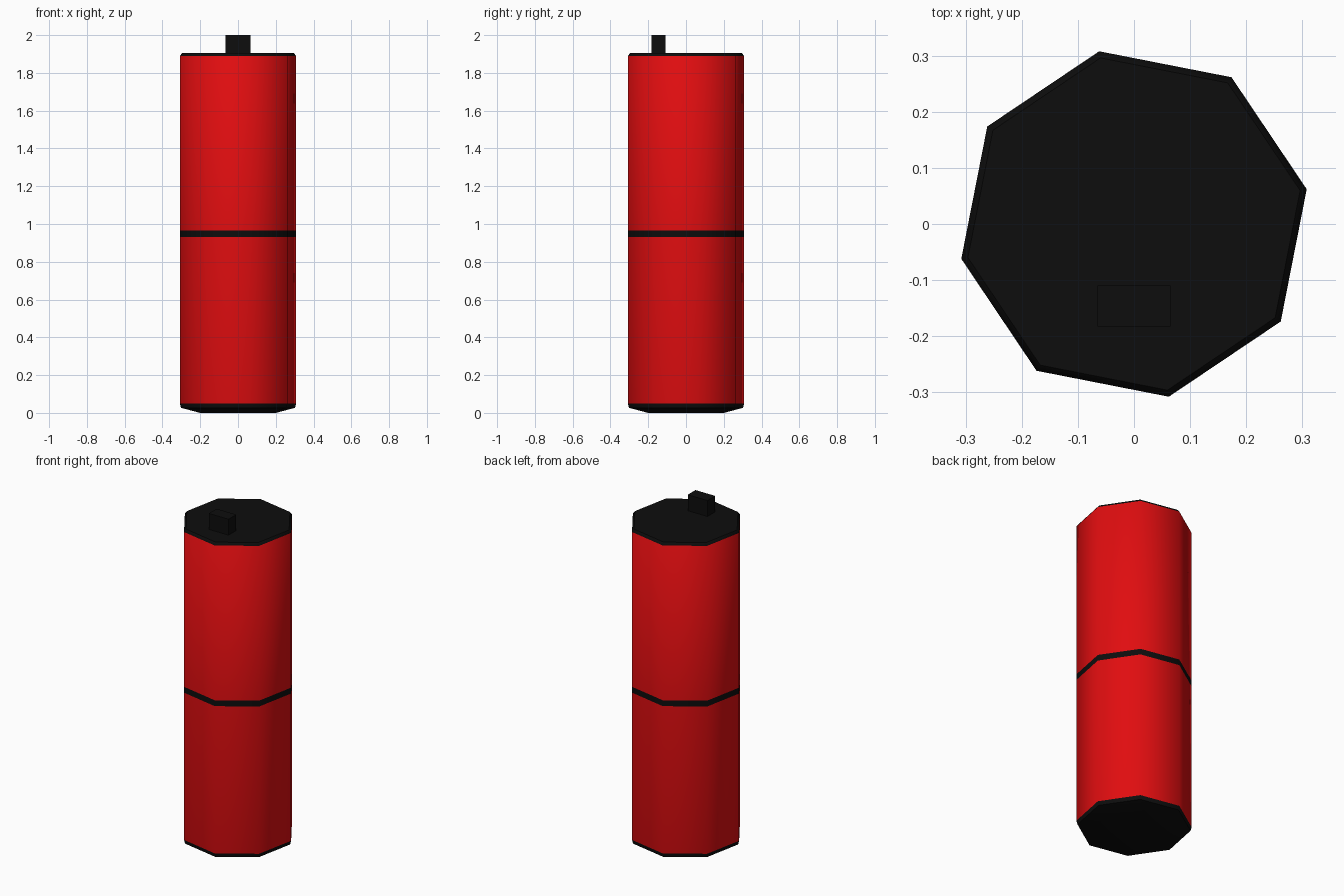
import bpy, bmesh, math

if "Cube" in bpy.data.objects:
    bpy.data.objects.remove(bpy.data.objects["Cube"])

def material(name, rgb):
    m = bpy.data.materials.new(name)
    m.diffuse_color = (*rgb, 1)
    m.use_nodes = True
    m.node_tree.nodes["Principled BSDF"].inputs["Base Color"].default_value = m.diffuse_color
    return m

red = material("red", (0.75, 0.004, 0.005))
black = material("black", (0.004, 0.004, 0.004))

def finish(bm, name, mats):
    bmesh.ops.recalc_face_normals(bm, faces=bm.faces)
    me = bpy.data.meshes.new(name)
    bm.to_mesh(me)
    bm.free()
    for m in mats:
        me.materials.append(m)
    ob = bpy.data.objects.new(name, me)
    bpy.context.collection.objects.link(ob)
    return ob

# Eight-sided body: (radius, height, material of the section above)
R, SIDES, TURN = 0.314, 8, math.radians(11.4)
profile = [(0.205, 0.0, 1), (R - 0.006, 0.027, 1), (R, 0.05, 0), (R, 0.93, 1),
           (R, 0.965, 0), (R, 1.89, 1), (R - 0.012, 1.905, 1)]
bm = bmesh.new()
rings = []
for r, z, _ in profile:
    rings.append([bm.verts.new((r * math.cos(TURN + i * math.tau / SIDES),
                                r * math.sin(TURN + i * math.tau / SIDES), z))
                  for i in range(SIDES)])
for k in range(len(rings) - 1):
    for i in range(SIDES):
        j = (i + 1) % SIDES
        f = bm.faces.new((rings[k][i], rings[k][j], rings[k + 1][j], rings[k + 1][i]))
        f.material_index = profile[k][2]
for cap in (rings[0], rings[-1]):
    bm.faces.new(cap).material_index = 1
body = finish(bm, "canister_body", [red, black])
bpy.context.view_layer.objects.active = body
body.select_set(True)
bpy.ops.object.shade_smooth_by_angle(angle=math.radians(50))

# Small tab on the lid
bm = bmesh.new()
bmesh.ops.create_cube(bm, size=1)
bmesh.ops.scale(bm, vec=(0.13, 0.073, 0.1), verts=bm.verts)
bmesh.ops.translate(bm, vec=(0, -0.146, 1.95), verts=bm.verts)
finish(bm, "lid_tab", [black])
